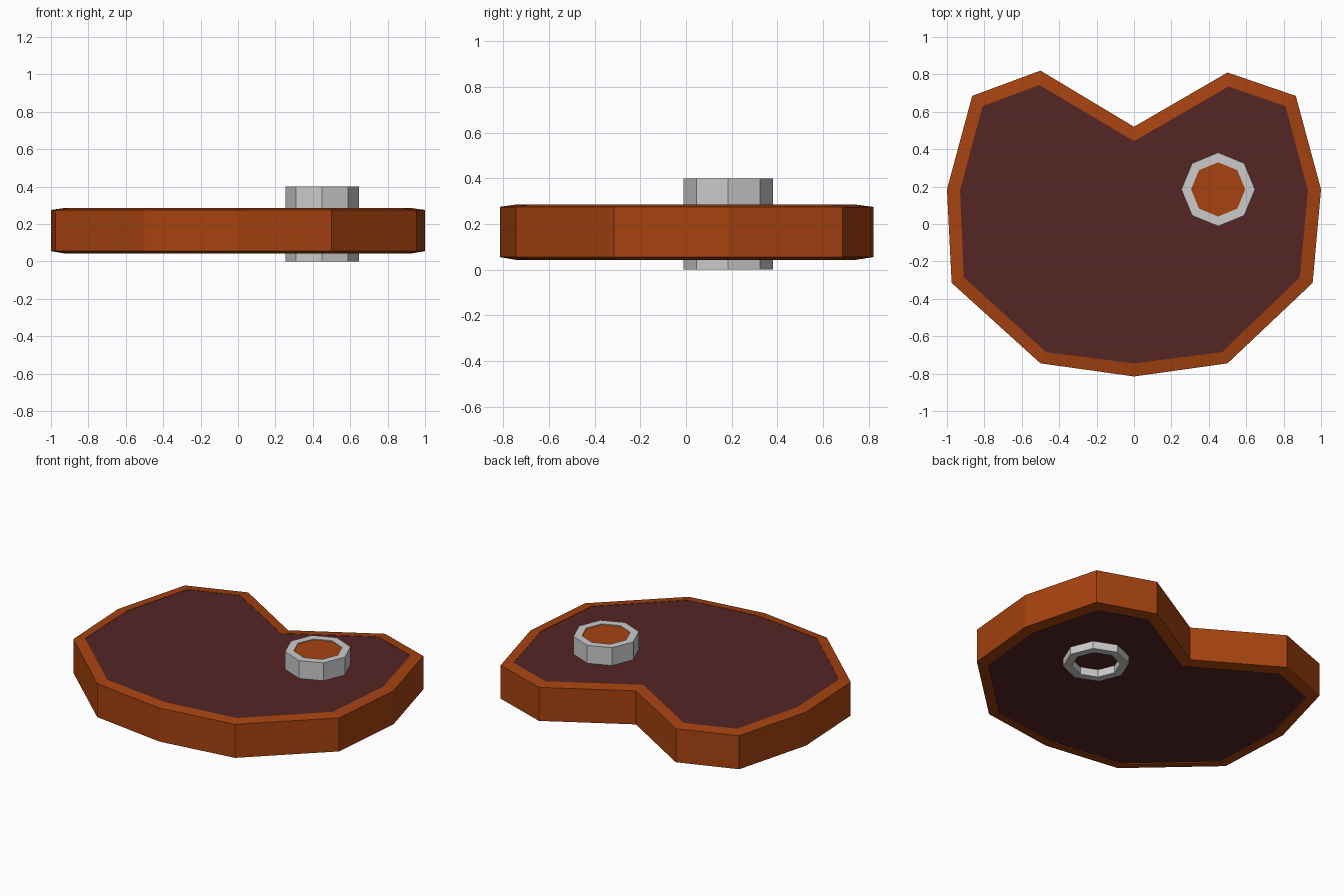
import bpy, bmesh
from math import cos, sin, pi

if "Cube" in bpy.data.objects:
    bpy.data.objects.remove(bpy.data.objects["Cube"])


def material(name, color):
    m = bpy.data.materials.new(name)
    m.diffuse_color = color
    m.use_nodes = True
    m.node_tree.nodes["Principled BSDF"].inputs["Base Color"].default_value = m.diffuse_color
    return m


def loft(name, loops, mat=None, ring=False):
    """Join matching (points, z) loops; ring joins last to first, otherwise cap ends."""
    bm = bmesh.new()
    rows = [[bm.verts.new((x, y, z)) for x, y in pts] for pts, z in loops]
    pairs = list(zip(rows, rows[1:]))
    if ring:
        pairs.append((rows[-1], rows[0]))
    for a, b in pairs:
        for i in range(len(a)):
            j = (i + 1) % len(a)
            bm.faces.new((a[i], a[j], b[j], b[i]))
    if not ring:
        bm.faces.new(rows[0][::-1])
        bm.faces.new(rows[-1])
    bmesh.ops.recalc_face_normals(bm, faces=bm.faces)
    me = bpy.data.meshes.new(name)
    bm.to_mesh(me)
    bm.free()
    ob = bpy.data.objects.new(name, me)
    bpy.context.collection.objects.link(ob)
    if mat:
        me.materials.append(mat)
    return ob


def octagon(r, cx=0.45, cy=0.185):
    return [(cx + r * cos(i * pi / 4), cy + r * sin(i * pi / 4)) for i in range(8)]


brown = material("brown", (0.38, 0.055, 0.005, 1))
maroon = material("maroon", (0.09, 0.018, 0.018, 1))

outer = [(0, 0.52), (-0.5, 0.82), (-0.865, 0.685), (-1, 0.185), (-0.975, -0.315),
         (-0.5, -0.745), (0, -0.815), (0.5, -0.745), (0.955, -0.315), (1, 0.185),
         (0.865, 0.685), (0.5, 0.81)]
inner = [(0, 0.443), (-0.505, 0.743), (-0.81, 0.63), (-0.93, 0.178), (-0.91, -0.285),
         (-0.47, -0.685), (0, -0.745), (0.47, -0.685), (0.887, -0.285), (0.93, 0.178),
         (0.81, 0.63), (0.505, 0.735)]

# fat rim with gently sloped top and bottom
loft("rim", [(outer, 0.055), (outer, 0.275), (inner, 0.285), (inner, 0.043)], brown, ring=True)

# meat slab filling the rim
loft("meat", [(inner, 0.05), (inner, 0.283)], maroon)

# bone ring passing through the slab
loft("bone_ring", [(octagon(0.197), 0), (octagon(0.197), 0.4),
                   (octagon(0.145), 0.4), (octagon(0.145), 0)], ring=True)

# marrow inside the bone
loft("marrow", [(octagon(0.145), 0.28), (octagon(0.145), 0.395)], brown)
